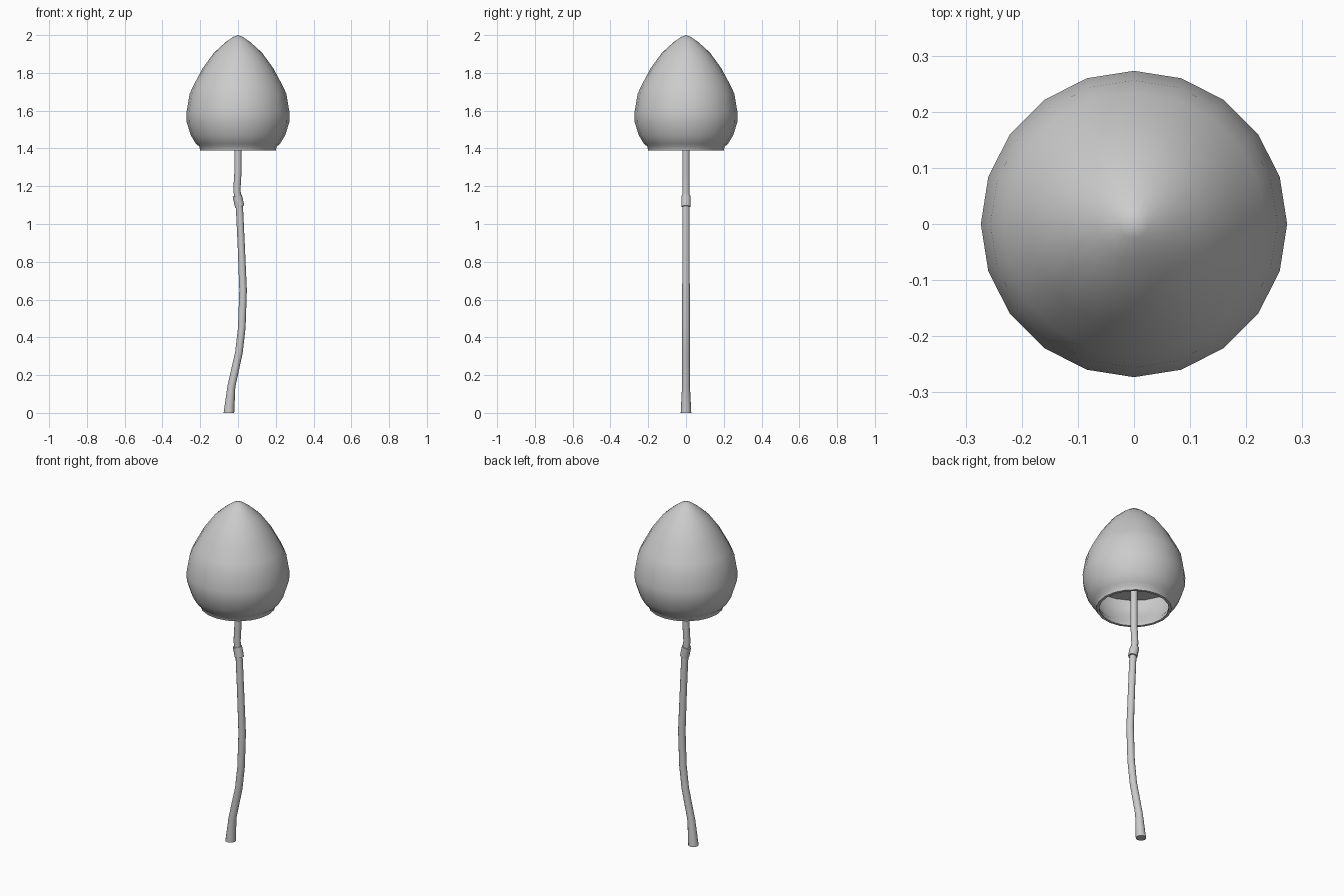
import bpy, bmesh, math
from mathutils import Vector

if "Cube" in bpy.data.objects:
    bpy.data.objects.remove(bpy.data.objects["Cube"])


def loft(name, stations, sides, angle=40, caps=True):
    """Skin rings given as (x, z, radius); each ring is square to the path in XZ."""
    bm = bmesh.new()
    rings = []
    pts = [Vector((x, 0, z)) for x, z, r in stations]
    for i, (x, z, r) in enumerate(stations):
        t = (pts[min(i + 1, len(pts) - 1)] - pts[max(i - 1, 0)]).normalized()
        if i == 0 and z == 0:
            t = Vector((0, 0, 1))  # foot sits flat on the ground
        side = Vector((t.z, 0, -t.x))
        rings.append([bm.verts.new(pts[i] + side * r * math.cos(a) + Vector((0, r * math.sin(a), 0)))
                      for a in (2 * math.pi * k / sides for k in range(sides))])
    for lo, hi in zip(rings, rings[1:]):
        for k in range(sides):
            n = (k + 1) % sides
            bm.faces.new((lo[k], lo[n], hi[n], hi[k]))
    if caps:
        bm.faces.new(rings[0][::-1])
        bm.faces.new(rings[-1])
    return finish(bm, name, angle)


def lathe(name, profile, sides, angle=40):
    """Spin an (r, z) profile around the z axis."""
    bm = bmesh.new()
    vs = [bm.verts.new((r, 0, z)) for r, z in profile]
    es = [bm.edges.new(p) for p in zip(vs, vs[1:])]
    bmesh.ops.spin(bm, geom=vs + es, cent=(0, 0, 0), axis=(0, 0, 1),
                   angle=2 * math.pi, steps=sides, use_merge=True)
    bmesh.ops.remove_doubles(bm, verts=bm.verts, dist=0.0005)
    return finish(bm, name, angle)


def finish(bm, name, angle):
    bmesh.ops.recalc_face_normals(bm, faces=bm.faces)
    me = bpy.data.meshes.new(name)
    bm.to_mesh(me)
    bm.free()
    ob = bpy.data.objects.new(name, me)
    bpy.context.collection.objects.link(ob)
    bpy.ops.object.select_all(action='DESELECT')
    ob.select_set(True)
    bpy.context.view_layer.objects.active = ob
    bpy.ops.object.shade_smooth_by_angle(angle=math.radians(angle))
    return ob


# Egg-shaped cap: outer skin, bottom lip, inner wall and flat ceiling
lathe("cap", [
    (0, 2.0), (0.026, 1.99), (0.065, 1.963), (0.127, 1.907), (0.186, 1.826),
    (0.235, 1.735), (0.256, 1.69), (0.273, 1.59), (0.272, 1.54), (0.25, 1.47),
    (0.223, 1.425), (0.205, 1.41), (0.2, 1.39), (0.185, 1.39),
    (0.19, 1.415), (0.234, 1.475), (0.253, 1.54), (0.254, 1.585), (0, 1.585)], 20)

# Thin bent stem, flared at the foot and running up into the ceiling
loft("stem", [
    (-0.048, 0, 0.028), (-0.035, 0.14, 0.021), (0.005, 0.32, 0.02), (0.02, 0.45, 0.02),
    (0.027, 0.65, 0.02), (0.017, 0.89, 0.019), (0.008, 1.08, 0.019),
    (-0.006, 1.18, 0.019), (0, 1.28, 0.019), (0, 1.59, 0.019)], 12, 60)

# Small tilted collar around the stem
loft("stem_ring", [(0.009, 1.092, 0.025), (-0.004, 1.15, 0.025)], 12)
